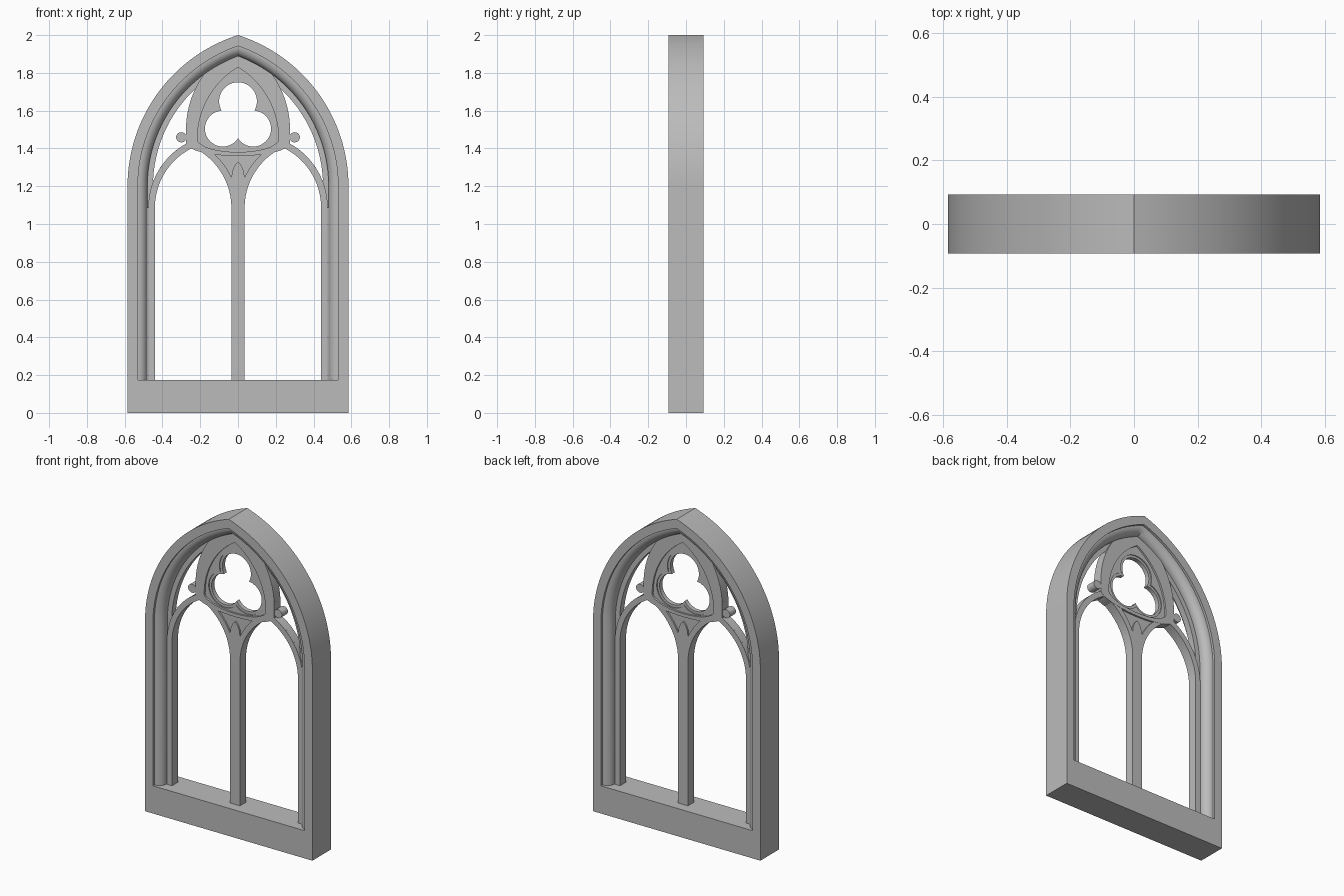
import bpy, bmesh
from math import sqrt, sin, cos, pi, acos

cube = bpy.data.objects.get("Cube")
if cube:
    bpy.data.objects.remove(cube)

stone = bpy.data.materials.new("grey stone")
stone.use_nodes = True
GREY = (0.5, 0.5, 0.5, 1)
stone.diffuse_color = GREY
stone.node_tree.nodes["Principled BSDF"].inputs["Base Color"].default_value = GREY

STEPS = 28
parts = []


def half_arch(half, spring, c, foot):
    """Right half of a pointed arch, from its foot up to the apex."""
    r = half + c
    top = acos(c / r)
    arc = [(r * cos(top * i / STEPS) - c, spring + r * sin(top * i / STEPS))
           for i in range(STEPS + 1)]
    return [(half, foot)] + arc


def arch(half, spring, c, foot, cx=0):
    right = half_arch(half, spring, c, foot)
    left = [(-x, z) for x, z in reversed(right[:-1])]
    return [(x + cx, z) for x, z in right + left]


def flank(z, c, r, spring):
    """Distance from the middle to an arch's side at height z."""
    return sqrt(r * r - max(0, z - spring) ** 2) - c


def flip(points):
    return [(-x, z) for x, z in points]


def plate(name, loops, depth):
    """Flat stone slab, centred on y = 0; inner loops become openings."""
    curve = bpy.data.curves.new(name, "CURVE")
    curve.dimensions = "2D"
    curve.fill_mode = "BOTH"
    curve.extrude = depth
    for loop in loops:
        spline = curve.splines.new("POLY")
        spline.points.add(len(loop) - 1)
        for p, (x, z) in zip(spline.points, loop):
            p.co = (x, z, 0, 1)
        spline.use_cyclic_u = True
    obj = bpy.data.objects.new(name, curve)
    obj.rotation_euler.x = pi / 2
    bpy.context.collection.objects.link(obj)
    bpy.ops.object.select_all(action="DESELECT")
    bpy.context.view_layer.objects.active = obj
    obj.select_set(True)
    bpy.ops.object.convert(target="MESH")
    parts.append(bpy.context.object)


def mesh_part(name, bm):
    bmesh.ops.recalc_face_normals(bm, faces=bm.faces)
    mesh = bpy.data.meshes.new(name)
    bm.to_mesh(mesh)
    bm.free()
    obj = bpy.data.objects.new(name, mesh)
    bpy.context.collection.objects.link(obj)
    parts.append(obj)


# Main arch measures
HALF, SPRING, C, DEPTH = 0.585, 1.2, 0.2545, 0.093
FACE, REVEAL, BAR = 0.055, 0.105, 0.03

# Outer frame: moulded section swept round the arch
front = [(0, -DEPTH), (FACE, -DEPTH), (FACE, -0.078)]
for i in range(1, 9):
    a = pi / 2 * i / 8
    front.append((FACE + (REVEAL - FACE) * sin(a), -BAR - 0.048 * cos(a)))
section = front + [(d, -y) for d, y in reversed(front)]
bm = bmesh.new()
rails = [[bm.verts.new((x, y, z)) for x, z in arch(HALF - d, SPRING, C, 0)]
         for d, y in section]
for a, b in zip(rails, rails[1:] + rails[:1]):
    for i in range(len(a) - 1):
        bm.faces.new((a[i], a[i + 1], b[i + 1], b[i]))
for end in (0, -1):
    bm.faces.new([rail[end] for rail in rails])
mesh_part("arched_frame", bm)

# Sill between the frame's legs
SILL = 0.175
bm = bmesh.new()
bmesh.ops.create_cube(bm, size=1)
for v in bm.verts:
    v.co.x *= 2 * (HALF - FACE)
    v.co.y *= 2 * DEPTH
    v.co.z = (v.co.z + 0.5) * SILL
mesh_part("sill", bm)

# Lancet lights: bars with a pointed opening, sharing the central mullion
LX, LHALF, LSPRING, LC, LBAR = 0.2375, 0.2025, 1.085, 0.1516, 0.035
for side, name in ((1, "left"), (-1, "right")):
    plate(name + "_lancet_bars",
          [arch(LHALF + LBAR, LSPRING, LC, SILL - 0.02, side * LX),
           arch(LHALF, LSPRING, LC, SILL - 0.01, side * LX)], BAR)


# Trefoil outline: outer reach of three overlapping lobes
def trefoil(grow):
    cz = 1.556
    lobes = [(0, 1.65, 0.1), (0.08, 1.505, 0.095), (-0.08, 1.505, 0.095)]
    loop = []
    for i in range(144):
        ux, uz = sin(2 * pi * i / 144), cos(2 * pi * i / 144)
        reach = 0
        for x, z, r in lobes:
            along = ux * x + uz * (z - cz)
            gap = (r + grow) ** 2 - (x * x + (z - cz) ** 2 - along ** 2)
            if gap > 0:
                reach = max(reach, along + sqrt(gap))
        loop.append((reach * ux, cz + reach * uz))
    return loop


# Spandrel opening: between frame, head bar and lancet bar
HEAD_C, HEAD_HALF, HEAD_SPRING = 0.228, 0.275, 1.5
LOW, MID, TOP = 1.228, 1.425, 1.715


def heights(a, b):
    return [a + (b - a) * i / STEPS for i in range(STEPS)]


spandrel = [(flank(z, C, HALF + C - 0.135, SPRING), z) for z in heights(LOW, TOP)]
spandrel += [(flank(z, HEAD_C, HEAD_HALF + HEAD_C, HEAD_SPRING), z)
             for z in heights(TOP, MID)]
spandrel += [(flank(z, LC - LX, LHALF + LBAR + LC, LSPRING), z)
             for z in heights(MID, LOW)]

# Recessed web of the tracery, above the lancets
lower = [(flank(z, LC - LX, LHALF + LC + 0.01, LSPRING), z)
         for z in heights(LSPRING, 1.42)]
inner = [(2 * LX - x, z) for x, z in reversed(lower)]
outer_arc = half_arch(HALF - 0.1, SPRING, C, LSPRING)
web = outer_arc + flip(reversed(outer_arc[:-1]))
web += flip(lower) + flip(inner) + list(reversed(inner)) + list(reversed(lower))
plate("tracery_web", [web, spandrel, flip(spandrel), trefoil(0.016)], 0.02)

# Thin inner step round the trefoil
plate("trefoil_rim", [trefoil(0.02), trefoil(0)], 0.014)


# Raised pointed head round the trefoil panel, with a bowed foot
def head(half, spring, c, foot, sag):
    bow = [(-half * cos(pi * i / STEPS), foot - sag * sin(pi * i / STEPS))
           for i in range(1, STEPS)]
    return arch(half, spring, c, foot) + bow


plate("head_bar", [head(HEAD_HALF, HEAD_SPRING, HEAD_C, 1.43, 0.07),
                   head(0.215, 1.45, HEAD_C, 1.449, 0.068)], BAR + 0.001)

# Cusps on the outside of the head
for side, name in ((1, "left"), (-1, "right")):
    knob = [(side * (0.3 + 0.028 * cos(2 * pi * i / 20)),
             1.459 + 0.027 * sin(2 * pi * i / 20)) for i in range(20)]
    plate(name + "_cusp", [knob], BAR)

# Pointed leaf rising from the mullion
leaf = [(0.035, 1.245), (0.03, 1.28), (0.018, 1.31), (0, 1.33)]
plate("mullion_leaf", [[(0, 1.09), (0.012, 1.18)] + leaf
                       + flip(reversed(leaf[:-1])) + [(-0.012, 1.18)]], BAR)

# Material and shading
bpy.ops.object.select_all(action="DESELECT")
for obj in parts:
    obj.data.materials.clear()
    obj.data.materials.append(stone)
    obj.select_set(True)
bpy.context.view_layer.objects.active = parts[0]
bpy.ops.object.shade_smooth_by_angle(angle=pi / 6)
